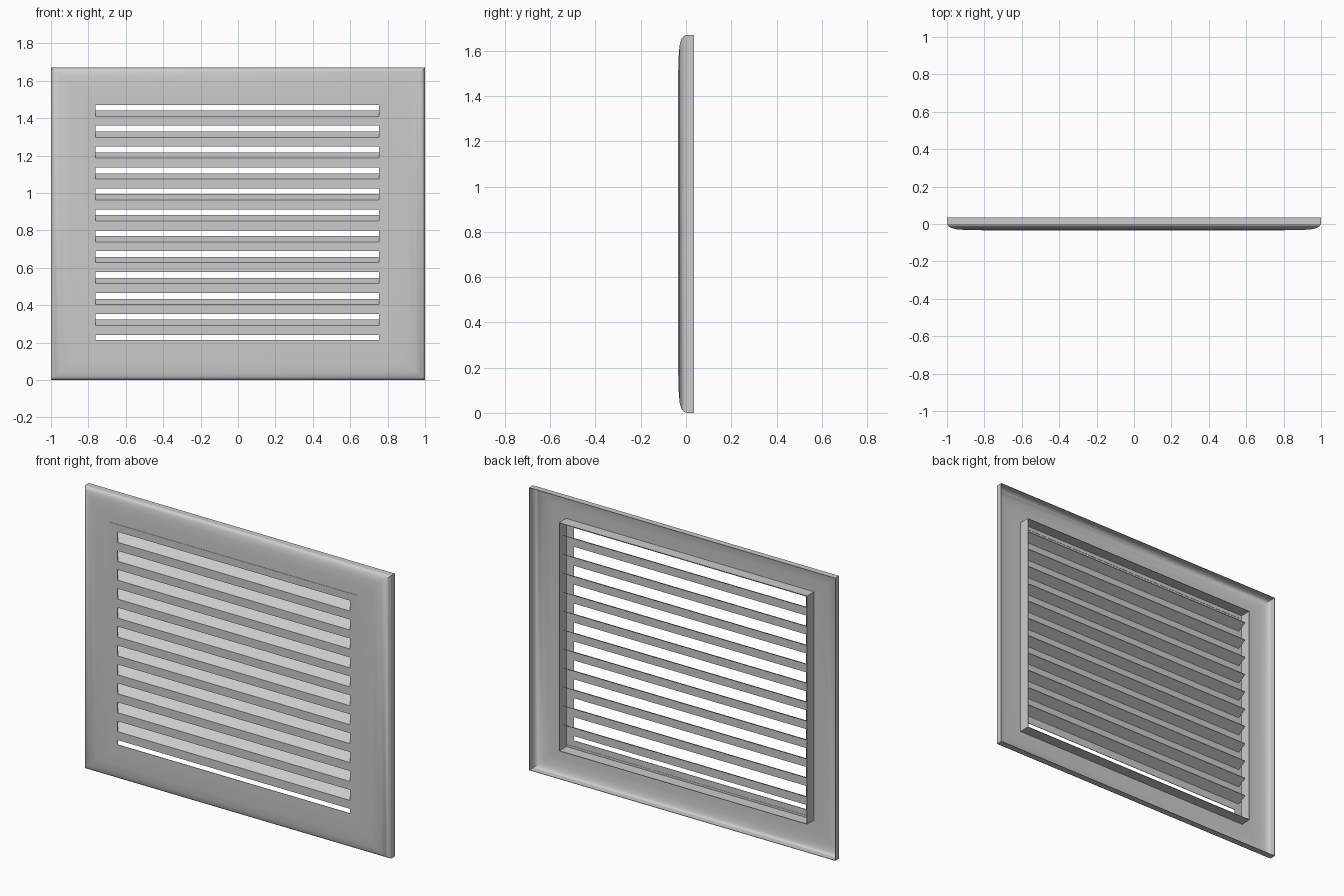
import bpy, bmesh

if "Cube" in bpy.data.objects:
    bpy.data.objects.remove(bpy.data.objects["Cube"])

CX, CZ = -0.005, 0.84          # centre of the louvred insert
PX, PZ = 0.81, 0.675           # insert half size
OX0, OX1 = -0.763, 0.755       # opening
OZ0, OZ1 = 0.215, 1.472
PITCH = 0.1118
T = 0.003                      # sheet thickness


def finish(name, bm, smooth=False):
    me = bpy.data.meshes.new(name)
    bmesh.ops.recalc_face_normals(bm, faces=bm.faces)
    bm.to_mesh(me)
    bm.free()
    ob = bpy.data.objects.new(name, me)
    bpy.context.collection.objects.link(ob)
    if smooth:
        bpy.context.view_layer.objects.active = ob
        ob.select_set(True)
        bpy.ops.object.shade_smooth_by_angle(angle=0.4)
        ob.select_set(False)
    return ob


def box(bm, x0, x1, y0, y1, z0, z1):
    vs = bmesh.ops.create_cube(bm, size=1)['verts']
    for v in vs:
        v.co.x = x1 if v.co.x > 0 else x0
        v.co.y = y1 if v.co.y > 0 else y0
        v.co.z = z1 if v.co.z > 0 else z0


# Pressed outer frame: a mitred profile (inset, y), open at the back
bm = bmesh.new()
profile = [(0, 0.035), (0, 0), (0.008, -0.012), (0.022, -0.021),
           (0.05, -0.028), (0.1, -0.032), (0.2, -0.0335)]
# inner return of the thin sheet
profile += [(0.2, -0.0335 + T), (0.1, -0.032 + T), (0.05, -0.028 + T), (0.024, -0.021 + T),
            (0.01, -0.01), (T, 0.001), (T, 0.035)]
loops = []
for d, y in profile:
    x, z0, z1 = 1 - d, d * 0.9, 1.67 - d * 0.9
    loops.append([bm.verts.new(p) for p in
                  ((-x, y, z0), (x, y, z0), (x, y, z1), (-x, y, z1))])
for a, b in zip(loops, loops[1:] + loops[:1]):
    for i in range(4):
        j = (i + 1) % 4
        bm.faces.new((a[i], a[j], b[j], b[i]))
finish("outer_frame", bm, True)

# Insert face: border strips and the bars between slots
x0, x1, z0, z1 = CX - PX, CX + PX, CZ - PZ, CZ + PZ
F0, F1 = -0.035, -0.035 + T
bm = bmesh.new()
box(bm, x0, OX0, F0, F1, z0, z1)
box(bm, OX1, x1, F0, F1, z0, z1)
box(bm, OX0, OX1, F0, F1, z0, OZ0)
box(bm, OX0, OX1, F0, F1, OZ1, z1)
tops = [OZ1 - 0.062 - i * PITCH for i in range(11)]
for t in tops:
    box(bm, OX0, OX1, F0, F1, t - 0.05, t)
finish("insert_face", bm)

# Collar walls running back from the insert face
bm = bmesh.new()
box(bm, x0, x0 + T, F1, 0.035, z0, z1)
box(bm, x1 - T, x1, F1, 0.035, z0, z1)
box(bm, x0 + T, x1 - T, F1, 0.035, z0, z0 + T)
box(bm, x0 + T, x1 - T, F1, 0.035, z1 - T, z1)
finish("insert_collar", bm)

# Sloping louvre blades, rising towards the back
bm = bmesh.new()
for t in tops:
    ends = [[bm.verts.new((x, y, t + dz)) for y, dz in
             ((F1, -0.004), (F1, 0), (0.022, 0.031), (0.022, 0.027))]
            for x in (OX0 - 0.03, OX1 + 0.03)]
    a, b = ends
    bm.faces.new(a)
    bm.faces.new(b[::-1])
    for i in range(4):
        j = (i + 1) % 4
        bm.faces.new((a[i], b[i], b[j], a[j]))
finish("louvre_blades", bm)
